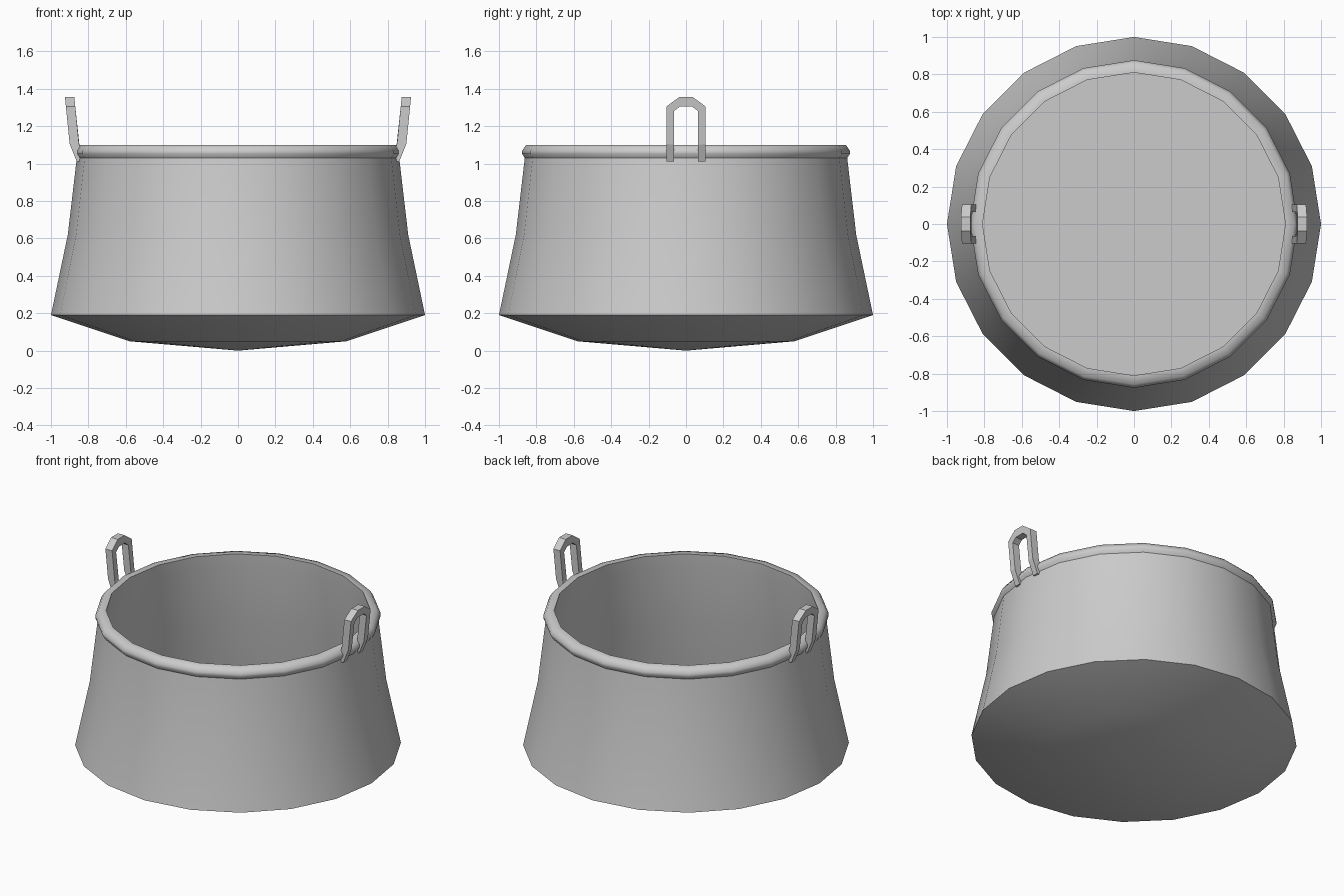
import bpy, bmesh, math

cube = bpy.data.objects.get("Cube")
if cube:
    bpy.data.objects.remove(cube, do_unlink=True)

SIDES = 20

metal = bpy.data.materials.new("light grey metal")
metal.use_nodes = True
GREY = (0.6, 0.6, 0.6, 1)
metal.diffuse_color = GREY
metal.node_tree.nodes["Principled BSDF"].inputs["Base Color"].default_value = GREY


def finish(bm, name, smooth_angle=None):
    """Turn a bmesh into a named, shaded object."""
    mesh = bpy.data.meshes.new(name)
    bm.to_mesh(mesh)
    bm.free()
    mesh.materials.append(metal)
    obj = bpy.data.objects.new(name, mesh)
    bpy.context.collection.objects.link(obj)
    if smooth_angle:
        bpy.ops.object.select_all(action='DESELECT')
        obj.select_set(True)
        bpy.context.view_layer.objects.active = obj
        bpy.ops.object.shade_smooth_by_angle(angle=math.radians(smooth_angle))
    return obj


def lathe(name, profile, angle=60):
    """Revolve a (radius, height) profile, listed so that faces look outwards."""
    bm = bmesh.new()
    rings = []
    for r, z in profile:
        if r == 0:
            rings.append([bm.verts.new((0, 0, z))] * SIDES)
        else:
            rings.append([bm.verts.new((r * math.cos(math.tau * i / SIDES),
                                        r * math.sin(math.tau * i / SIDES), z))
                          for i in range(SIDES)])
    for low, high in zip(rings, rings[1:]):
        for i in range(SIDES):
            j = (i + 1) % SIDES
            corners = dict.fromkeys((low[i], low[j], high[j], high[i]))
            bm.faces.new(list(corners))
    return finish(bm, name, angle)


# Flared wall with a shallow domed base
lathe("pot_body", [(0, 0), (0.58, 0.05), (1, 0.19), (0.91, 0.62), (0.862, 1.03)])

# Rolled lip
lathe("pot_rim", [(0.862, 1.03), (0.876, 1.052), (0.876, 1.068),
                  (0.857, 1.098), (0.81, 1.1)])

# Inner wall and flat floor
lathe("pot_inside", [(0.81, 1.1), (0.815, 1.02), (0.86, 0.62), (0.93, 0.22), (0, 0.22)])


def outer_x(z):
    """Outer face of a handle: tucked under the lip, then leaning outwards."""
    bend = 1.105
    if z < bend:
        return 0.9 - (bend - z) * 0.4
    return 0.9 + (z - bend) * 0.1


def handle(name, side):
    """Arched strap handle swept along half an arch and its mirror image."""
    half = [((0.105, 1.01), (0.065, 1.01)), ((0.105, 1.105), (0.065, 1.1)),
            ((0.105, 1.305), (0.065, 1.28)), ((0.037, 1.355), (0.033, 1.305))]
    path = half + [tuple((-y, z) for y, z in pair) for pair in reversed(half)]
    bm = bmesh.new()
    sections = []
    for (yo, zo), (yi, zi) in path:
        sections.append([bm.verts.new((side * (outer_x(z) - depth), y, z))
                         for y, z, depth in ((yo, zo, 0), (yi, zi, 0),
                                             (yi, zi, 0.05), (yo, zo, 0.05))])
    for a, b in zip(sections, sections[1:]):
        for k in range(4):
            n = (k + 1) % 4
            bm.faces.new((a[k], a[n], b[n], b[k]))
    bm.faces.new(sections[0])
    bm.faces.new(sections[-1])
    bmesh.ops.recalc_face_normals(bm, faces=bm.faces)
    return finish(bm, name)


handle("left_handle", 1)
handle("right_handle", -1)
